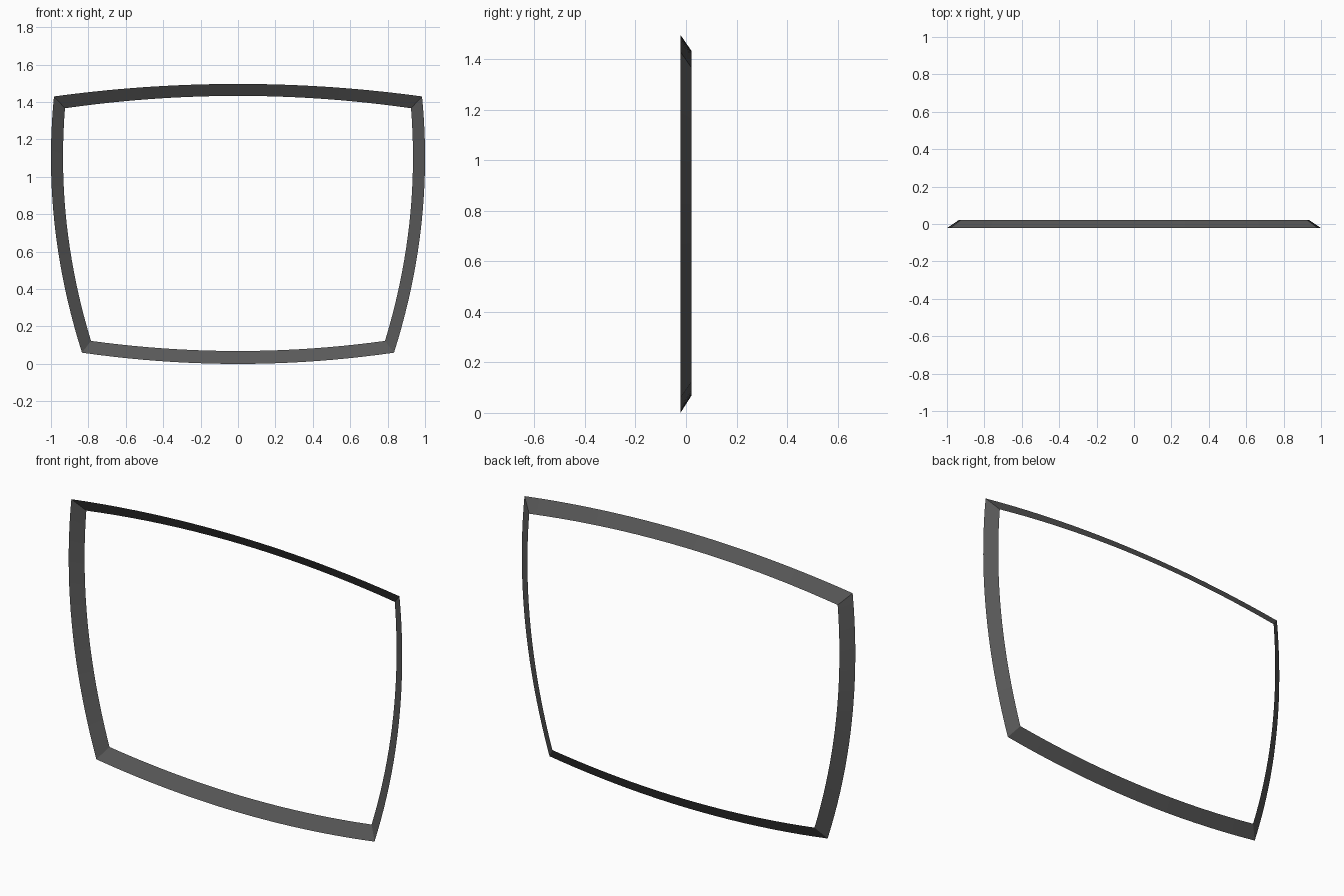
import bpy, bmesh

if "Cube" in bpy.data.objects:
    bpy.data.objects.remove(bpy.data.objects["Cube"])

N = 20  # segments per curved side

def arc(p0, mid, p1):
    """Points on a shallow parabola from p0 to p1 passing through mid (p1 left out)."""
    pts = []
    for i in range(N):
        t = i / N
        w = (2 * (t - .5) * (t - 1), 4 * t * (1 - t), 2 * t * (t - .5))
        pts.append(tuple(w[0] * a + w[1] * b + w[2] * c for a, b, c in zip(p0, mid, p1)))
    return pts

def outline(top, bottom, side_max, z_top, z_bottom):
    """Closed bowed outline: top and bottom corners plus the bulge of each side."""
    (tx, tz), (bx, bz) = top, bottom
    zm = (tz + bz) / 2
    xm = side_max - 0.151 * (1.105 - zm) ** 2
    return (arc((-tx, tz), (0, z_top), (tx, tz)) + arc((tx, tz), (xm, zm), (bx, bz))
            + arc((bx, bz), (0, z_bottom), (-bx, bz)) + arc((-bx, bz), (-xm, zm), (-tx, tz)))

# Sloping bezel strip: wide outline in front, narrow outline behind
outer = outline((.984, 1.43), (.834, .06), 1.0, 1.497, 0)
inner = outline((.925, 1.367), (.786, .123), .935, 1.433, .069)
bm = bmesh.new()
front = [bm.verts.new((x, -.022, z)) for x, z in outer]
back = [bm.verts.new((x, .022, z)) for x, z in inner]
n = len(front)
for i in range(n):
    j = (i + 1) % n
    bm.faces.new((front[i], front[j], back[j], back[i]))
mesh = bpy.data.meshes.new("screen_bezel")
bm.to_mesh(mesh)
bm.free()
bezel = bpy.data.objects.new("screen_bezel", mesh)
bpy.context.collection.objects.link(bezel)

# Dark grey finish
mat = bpy.data.materials.new("dark_grey")
mat.diffuse_color = (.1, .1, .1, 1)
mat.use_nodes = True
mat.node_tree.nodes["Principled BSDF"].inputs["Base Color"].default_value = mat.diffuse_color
mesh.materials.append(mat)

bpy.context.view_layer.objects.active = bezel
bezel.select_set(True)
bpy.ops.object.shade_smooth_by_angle(angle=.5)
